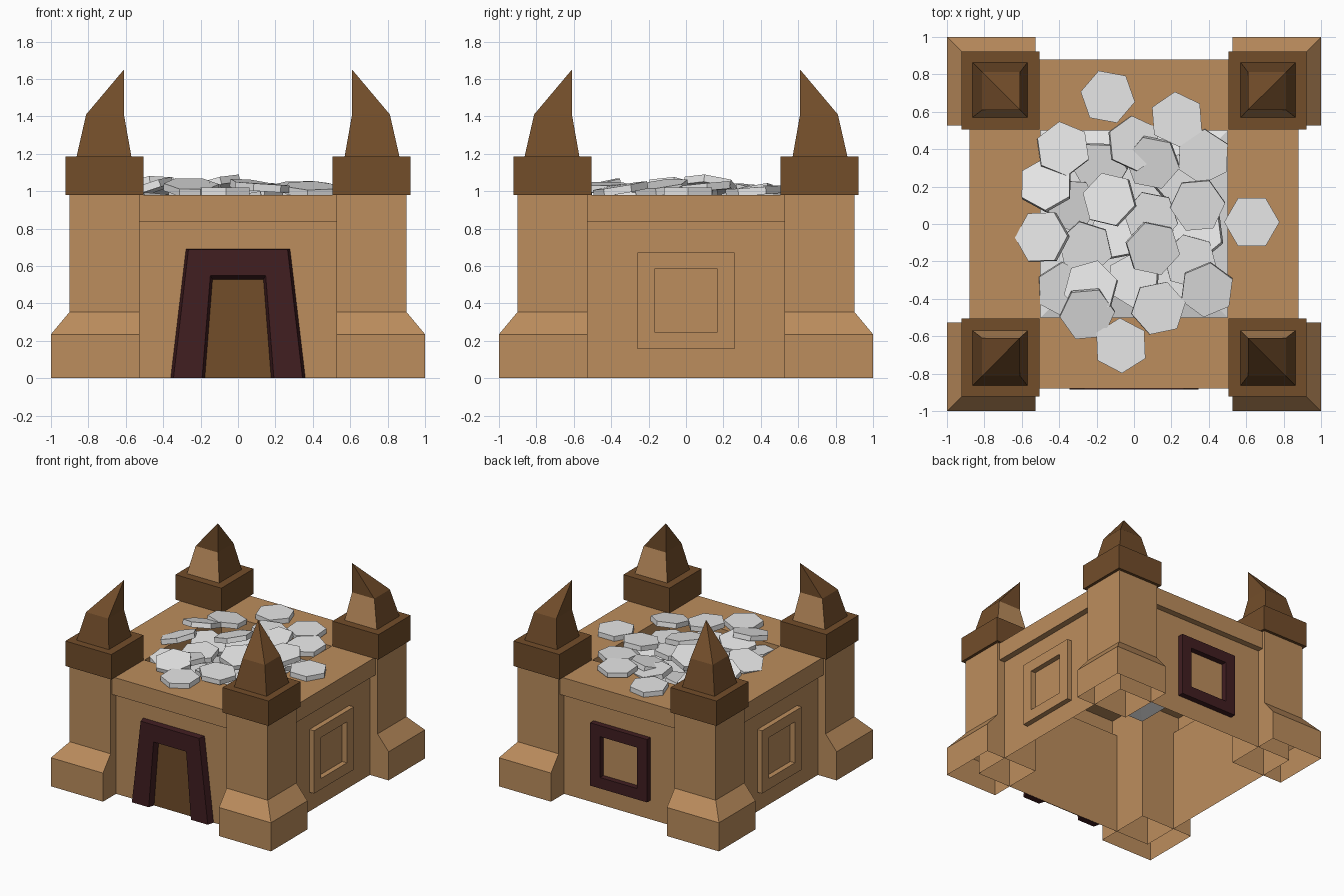
import bpy, bmesh, math, random
from mathutils import Matrix, Vector, Euler

if "Cube" in bpy.data.objects:
    bpy.data.objects.remove(bpy.data.objects["Cube"])

random.seed(7)


def material(name, rgb):
    m = bpy.data.materials.new(name)
    lin = [(c / 255 / 12.92) if c < 11 else ((c / 255 + 0.055) / 1.055) ** 2.4 for c in rgb]
    m.diffuse_color = (*lin, 1)
    m.use_nodes = True
    m.node_tree.nodes["Principled BSDF"].inputs["Base Color"].default_value = m.diffuse_color
    return m


TAN = material("tan sandstone", (188, 141, 93))
BROWN = material("dark brown", (114, 77, 42))
MAROON = material("dark maroon", (65, 30, 33))
GREY = material("light grey", (232, 232, 232))


def finish(name, bm, *mats):
    bmesh.ops.remove_doubles(bm, verts=bm.verts, dist=1e-5)
    bmesh.ops.recalc_face_normals(bm, faces=bm.faces)
    me = bpy.data.meshes.new(name)
    bm.to_mesh(me)
    bm.free()
    for m in mats:
        me.materials.append(m)
    ob = bpy.data.objects.new(name, me)
    bpy.context.collection.objects.link(ob)
    return ob


def loft(name, rings, mats, cap_start=False, cap_end=False):
    """Skin a list of equal-length point rings."""
    bm = bmesh.new()
    vs = [[bm.verts.new(p) for p in r] for r in rings]
    for a, b in zip(vs, vs[1:]):
        n = len(a)
        for i in range(n):
            bm.faces.new((a[i], a[(i + 1) % n], b[(i + 1) % n], b[i]))
    if cap_start:
        bm.faces.new(vs[0])
    if cap_end:
        bm.faces.new(vs[-1])
    return finish(name, bm, *mats)


def square(lo, hi, z, sx=1, sy=1):
    return [(sx * x, sy * y, z) for x, y in ((lo, lo), (hi, lo), (hi, hi), (lo, hi))]


# Main walls, overhanging ledge, roof and the sunken opening: one open-bottomed shell
W = 0.83
loft("walls_and_roof", [square(-r, r, z) for r, z in
     ((W, 0), (W, 0.835), (0.88, 0.835), (0.88, 0.98), (0.5, 0.98), (0.5, 0.8))], [TAN])

# Grey bed at the bottom of the opening
loft("rubble_bed", [square(-0.5, 0.5, 0.8), square(-0.3, 0.3, 0.86)], [GREY], False, True)

# Four corner towers with flared feet, collars and leaning spires
for sx in (-1, 1):
    for sy in (-1, 1):
        tag = ("front" if sy < 0 else "back") + ("_left" if sx < 0 else "_right")
        loft("tower_" + tag, [square(0.527, o, z, sx, sy) for o, z in
             ((1.0, 0), (1.0, 0.235), (0.9, 0.355), (0.9, 0.985))], [TAN])
        loft("collar_" + tag, [square(0.505, 0.923, z, sx, sy) for z in (0.98, 1.185)],
             [BROWN], True, True)
        spire = loft("spire_" + tag, [square(i, o, z, sx, sy) for i, o, z in
                     ((0.57, 0.863, 1.185), (0.61, 0.812, 1.41), (0.61, 0.61, 1.65))],
                     [BROWN, TAN], True)
        # the lower inner face across the depth is the lighter stone
        for f in spire.data.polygons:
            if 1.2 < f.center.z < 1.38 and f.normal.y * sy < -0.5:
                f.material_index = 1


# Square window frames on the right, left and back walls
def window(name, angle, depth, mat):
    rot = Matrix.Rotation(angle, 3, 'Z')

    def ring(r, x):
        return [rot @ Vector((x, a * r, 0.415 + b * r))
                for a, b in ((-1, -1), (1, -1), (1, 1), (-1, 1))]
    o, i = 0.258, 0.168
    loft(name, [ring(o, W), ring(o, W + depth), ring(i, W + depth), ring(i, W)], [mat])


window("right_window_frame", 0, 0.042, TAN)
window("left_window_frame", math.pi, 0.042, TAN)
window("back_window_frame", math.pi / 2, 0.046, MAROON)


# Tapered doorway frame and its door panel
def arch(y, ob, ot, zt, ib, it, zi):
    pts = [(-ob, 0), (-ot, zt), (ot, zt), (ob, 0), (ib, 0), (it, zi), (-it, zi), (-ib, 0)]
    return [(x, y, z) for x, z in pts]


loft("door_frame", [arch(-W - 0.001, 0.36, 0.278, 0.69, 0.176, 0.135, 0.527),
                    arch(-0.885, 0.345, 0.265, 0.688, 0.192, 0.148, 0.548)],
     [MAROON], False, True)
door = [(-0.2, 0), (0.2, 0), (0.16, 0.56), (-0.16, 0.56)]
loft("door_panel", [[(x, y, z) for x, z in door] for y in (-W - 0.001, -W - 0.006)],
     [BROWN], False, True)

# Heap of hexagonal slabs: x, y, height of centre
slabs = [
    (-0.14, 0.68, 1.0), (0.23, 0.56, 1.01), (0.63, 0.01, 1.0), (-0.07, -0.65, 1.0),
    (0.0, 0.43, 0.99), (-0.38, 0.40, 1.0), (0.37, 0.36, 1.0), (-0.47, 0.21, 1.02),
    (-0.13, 0.13, 1.03), (0.10, 0.33, 0.99), (0.34, 0.10, 1.02), (-0.49, -0.07, 1.01),
    (-0.26, -0.13, 0.96), (0.09, 0.03, 0.98), (0.10, -0.13, 1.02), (0.30, -0.20, 0.94),
    (0.39, -0.35, 1.01), (0.0, -0.30, 0.95), (-0.23, -0.34, 1.0), (-0.38, -0.35, 0.95),
    (-0.25, -0.48, 1.02), (0.13, -0.45, 1.02), (-0.34, 0.10, 0.93),
    # buried ones
    (-0.18, 0.30, 0.91), (0.24, 0.24, 0.9), (0.2, -0.3, 0.88), (-0.1, -0.05, 0.9), (0.34, -0.05, 0.9)]


def slab(k, x, y, z):
    on_roof = max(abs(x), abs(y)) > 0.52
    t = 0.0 if on_roof else 0.27
    turn = 0.0 if x > 0.6 else random.uniform(0, math.pi / 3)
    e = Euler((random.uniform(-t, t), random.uniform(-t, t), turn))
    bm = bmesh.new()
    bmesh.ops.create_cone(bm, cap_ends=True, segments=6, radius1=0.148, radius2=0.148, depth=0.04,
                          matrix=Matrix.Translation((x, y, z)) @ e.to_matrix().to_4x4())
    # keep one point of the lone right slab aimed along x
    if x > 0.6 and max(v.co.x for v in bm.verts) < x + 0.14:
        bmesh.ops.rotate(bm, verts=bm.verts, cent=(x, y, z), matrix=Matrix.Rotation(math.pi / 6, 3, 'Z'))
    finish("stone_slab_%02d" % k, bm, GREY)


for k, (x, y, z) in enumerate(slabs):
    slab(k, x, y, z)
